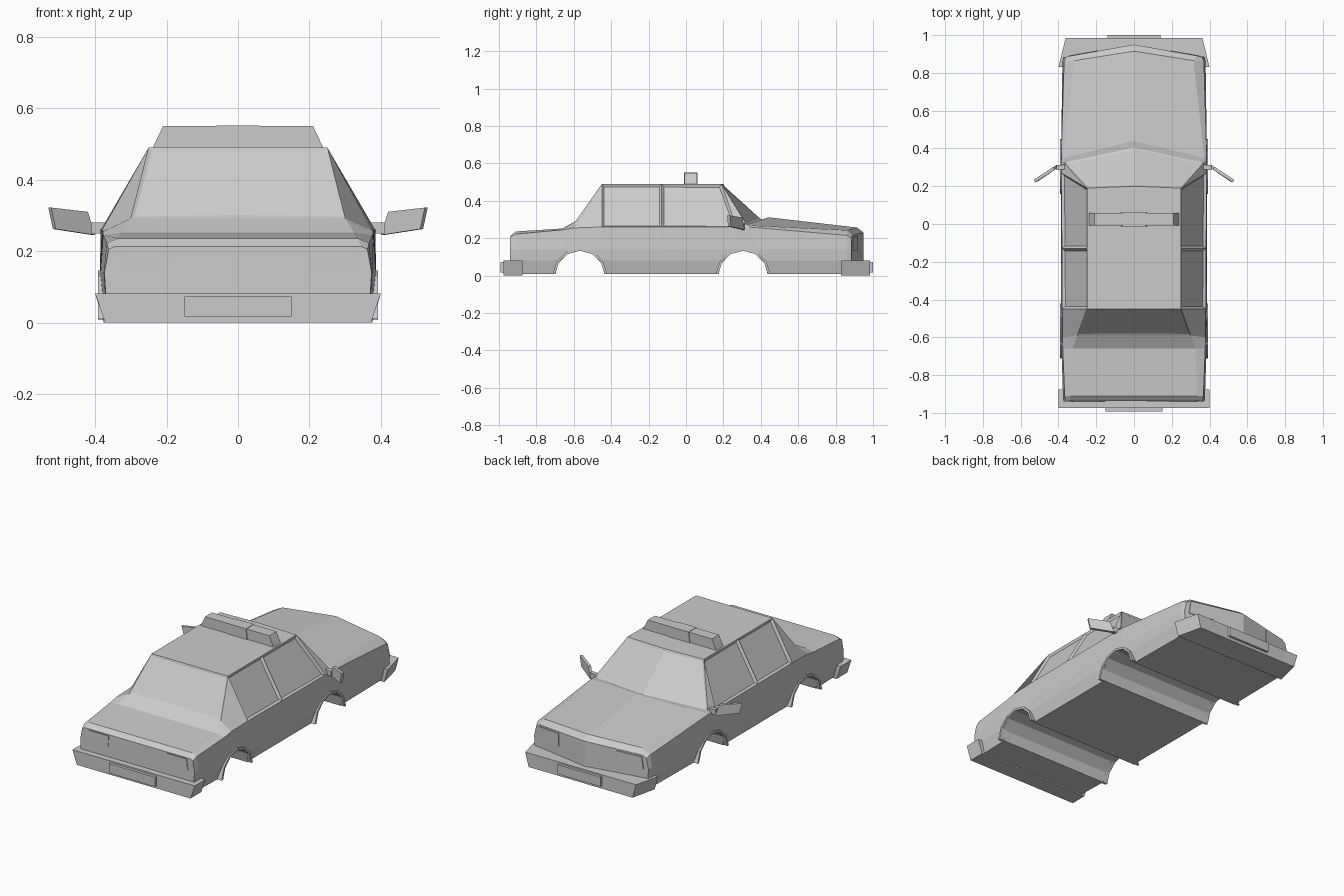
import bpy, bmesh, math
from mathutils import Vector

if "Cube" in bpy.data.objects:
    bpy.data.objects.remove(bpy.data.objects["Cube"])


def finish(name, bm, mirror=False):
    bmesh.ops.recalc_face_normals(bm, faces=bm.faces[:])
    me = bpy.data.meshes.new(name)
    bm.to_mesh(me)
    bm.free()
    ob = bpy.data.objects.new(name, me)
    bpy.context.collection.objects.link(ob)
    if mirror:
        ob.modifiers.new("Mirror", 'MIRROR')
    return ob


def solid(name, ring_a, ring_b, mirror=False):
    """Closed solid between two rings with equal point counts."""
    bm = bmesh.new()
    a = [bm.verts.new(p) for p in ring_a]
    b = [bm.verts.new(p) for p in ring_b]
    bm.faces.new(a)
    bm.faces.new(b)
    n = len(a)
    for i in range(n):
        j = (i + 1) % n
        bm.faces.new((a[i], a[j], b[j], b[i]))
    return finish(name, bm, mirror)


def prism(name, ring, offset, mirror=False):
    return solid(name, ring, [Vector(p) + Vector(offset) for p in ring], mirror)


# Body stations: y, sill x | belt x, z | top edge x, y, z | centre y, z
stations = [
    (-.94, .37, .362, .205, .345, -.938, .213, -.938, .213),
    (-.91, .372, .367, .222, .335, -.91, .236, -.91, .236),
    (-.66, .38, .377, .245, .325, -.66, .252, -.66, .252),
    (-.60, .382, .378, .255, .30, -.59, .292, -.59, .292),
    (-.45, .382, .38, .26, .25, -.45, .49, -.45, .49),
    (-.13, .382, .382, .26, .25, -.13, .49, -.13, .49),
    (.27, .382, .384, .26, .25, .19, .49, .20, .49),
    (.34, .382, .385, .26, .37, .325, .272, .405, .30),
    (.36, .382, .385, .258, .372, .35, .268, .44, .312),
    (.86, .375, .37, .215, .315, .865, .243, .915, .257),
    (.885, .37, .36, .20, .335, .89, .215, .95, .23),
]
bm = bmesh.new()
rings = []
for y, sx, bx, bz, tx, ty, tz, cy, cz in stations:
    side = [(sx - .018, y, .008), (sx, y, .08), (sx + .004, y, .14), (bx, y, bz), (tx, ty, tz)]
    pts = side + [(0, cy, cz)] + [(-p[0], p[1], p[2]) for p in reversed(side)] + [(0, cy, .008)]
    rings.append([bm.verts.new(p) for p in pts])
face = {}
for s in range(len(rings) - 1):
    for k in range(12):
        j = (k + 1) % 12
        face[s, k] = bm.faces.new((rings[s][k], rings[s][j], rings[s + 1][j], rings[s + 1][k]))
for r in (rings[0], rings[-1]):
    bm.faces.new([r[11]] + r[0:6])
    bm.faces.new(r[5:12])
bmesh.ops.recalc_face_normals(bm, faces=bm.faces[:])
# Recessed side windows, then rear window and windscreen
bmesh.ops.inset_individual(bm, faces=[face[s, k] for s in (4, 5) for k in (3, 6)],
                           thickness=.018, depth=-.012)
for s in (3, 6):
    bmesh.ops.inset_region(bm, faces=[face[s, 4], face[s, 5]], thickness=.014, depth=-.004)
body = finish("car_body", bm)

# Wheel arches cut through the body, with raised lips
for label, wy in (("rear", -.567), ("front", .305)):
    bpy.ops.mesh.primitive_cylinder_add(vertices=12, radius=.133, depth=1.2,
                                        location=(0, wy, 0), rotation=(0, math.pi / 2, 0))
    cutter = bpy.context.object
    cutter.name = label + "_arch_cutter"
    cut = body.modifiers.new(label + "_arch", 'BOOLEAN')
    cut.operation = 'DIFFERENCE'
    cut.solver = 'EXACT'
    cut.object = cutter
    bpy.context.view_layer.objects.active = body
    bpy.ops.object.modifier_apply(modifier=cut.name)
    bpy.data.objects.remove(cutter)
    angles = [math.radians(4 + i * 172 / 6) for i in range(7)]
    arc = [(r, a) for r, seq in ((.133, angles), (.146, angles[::-1])) for a in seq]
    prism(label + "_arch_lip",
          [(.365, wy + r * math.cos(a), r * math.sin(a)) for r, a in arc], (.027, 0, 0), True)


# Bumpers flare outward toward the top
def bumper(name, plan, squeeze):
    full = plan + [(-x, y) for x, y in reversed(plan)]
    solid(name, [(x * squeeze, y, 0) for x, y in full], [(x, y, .082) for x, y in full])


bumper("tail_bumper", [(.40, -.975), (.40, -.875), (.36, -.875)], .93)
bumper("nose_bumper", [(.362, .985), (.40, .83), (.36, .83)], .94)
for name, y0, dy, hw in (("tail_plate", -.97, -.022, .15), ("nose_plate", .98, .02, .14)):
    prism(name, [(-hw, y0, .017), (hw, y0, .017), (hw, y0, .073), (-hw, y0, .073)], (0, dy, 0))

# Lamps
prism("tail_lamp", [(.19, -.935, .145), (.33, -.935, .145), (.322, -.935, .207),
                    (.188, -.935, .207)], (0, -.007, 0), True)


def nose_y(x):
    return .948 - .18 * x


prism("head_lamp", [(x, nose_y(x), z) for x, z in
                    ((.19, .135), (.345, .135), (.335, .205), (.19, .212))], (0, .006, 0), True)

# Side mirrors on short stalks
prism("side_mirror", [(.40, .30, .245), (.51, .225, .262), (.523, .22, .322), (.42, .287, .31)],
      (.008, .014, 0), True)
prism("mirror_stalk", [(.365, .29, .25), (.41, .285, .25), (.41, .285, .28), (.365, .29, .28)],
      (0, .025, 0), True)

# Roof light bar: two tapered wings and a slightly larger centre block
for name, x0, x1, t0, t1, y0, y1, top in (
        ("light_bar_wing", .062, .24, .058, .21, -.008, .058, .55),
        ("light_bar_centre", 0, .068, 0, .06, -.012, .062, .552)):
    solid(name, [(x0, y0, .487), (x1, y0, .487), (x1, y1, .487), (x0, y1, .487)],
          [(t0, y0, top), (t1, y0, top), (t1, y1, top), (t0, y1, top)], True)
